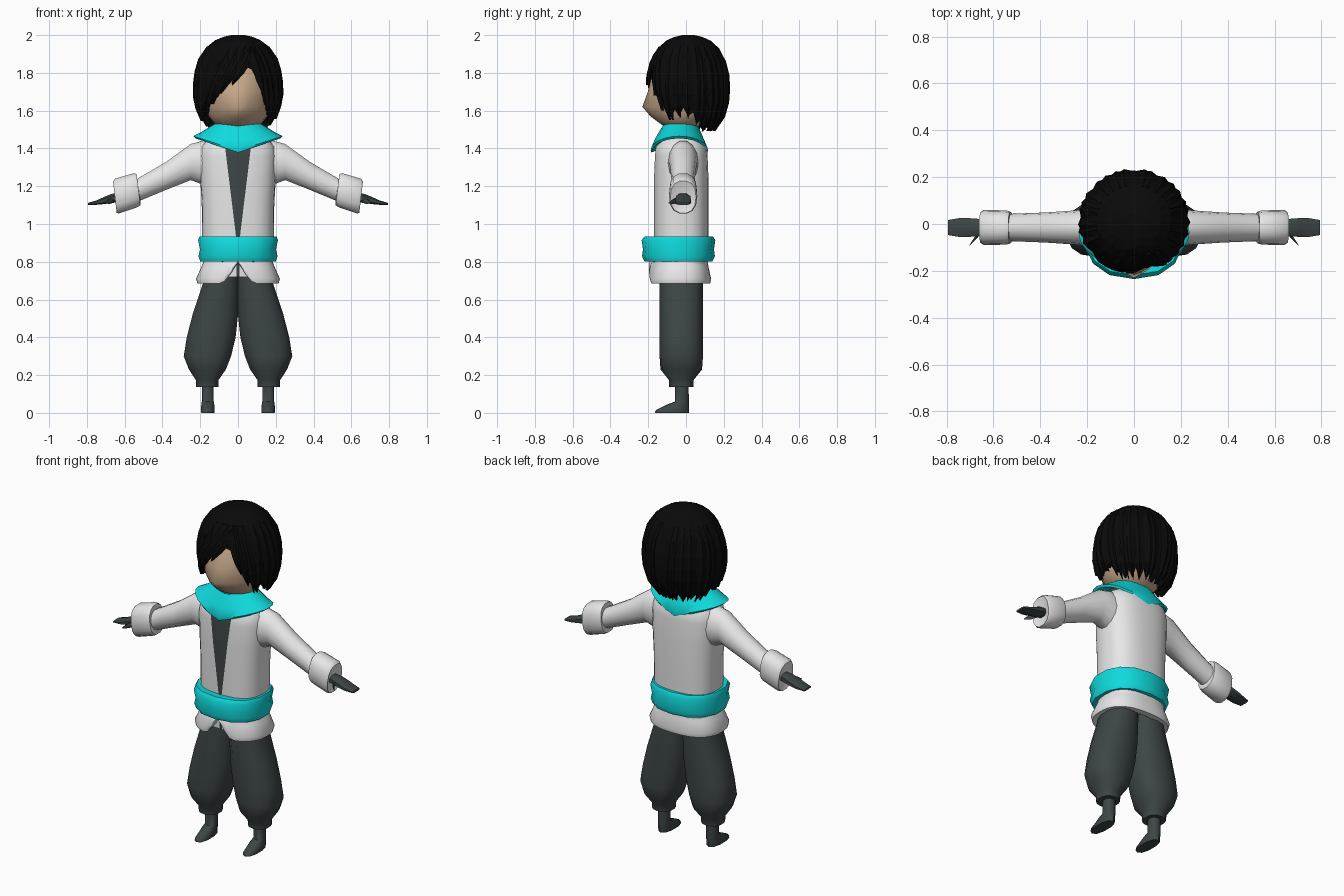
import bpy, bmesh, math, random
from mathutils import Vector

random.seed(4)


def material(name, rgb):
    m = bpy.data.materials.new(name)
    m.diffuse_color = (*rgb, 1)
    return m


WHITE = material("white cloth", (0.80, 0.80, 0.80))
TEAL = material("teal cloth", (0.005, 0.70, 0.72))
DARK = material("dark slate cloth", (0.047, 0.06, 0.06))
SKIN = material("skin", (0.58, 0.40, 0.26))
HAIR = material("black hair", (0.003, 0.003, 0.003))


def lerp(table, t):
    """Piecewise linear lookup in [(key, value), ...] with rising keys."""
    for (a, va), (b, vb) in zip(table, table[1:]):
        if t <= b:
            return va + (vb - va) * max(0, (t - a) / (b - a))
    return table[-1][1]


def spow(v, p):
    return math.copysign(abs(v) ** p, v)


def oval(n, rx, ry, e=2.0, off=0.0):
    """Superellipse points, starting at the front (-y)."""
    angs = [2 * math.pi * (i + off) / n for i in range(n)]
    return [(rx * spow(math.sin(a), 2 / e), -ry * spow(math.cos(a), 2 / e)) for a in angs]


def loft(name, rings, mats, rule=None, mirror=False, caps=(True, True), smooth=True):
    bm = bmesh.new()
    rows = [[bm.verts.new(p) for p in r] for r in rings]
    n = len(rows[0])
    for i in range(len(rows) - 1):
        for j in range(n):
            k = (j + 1) % n
            f = bm.faces.new((rows[i][j], rows[i][k], rows[i + 1][k], rows[i + 1][j]))
            if rule:
                f.material_index = rule(i, j)
    if caps[0]:
        bm.faces.new(rows[0][::-1])
    if caps[1]:
        bm.faces.new(rows[-1])
    bmesh.ops.recalc_face_normals(bm, faces=bm.faces)
    for f in bm.faces:
        f.smooth = smooth
    me = bpy.data.meshes.new(name)
    bm.to_mesh(me)
    bm.free()
    for m in mats:
        me.materials.append(m)
    ob = bpy.data.objects.new(name, me)
    bpy.context.collection.objects.link(ob)
    if mirror:
        ob.modifiers.new("mirror", 'MIRROR').use_mirror_merge = False
    return ob


def stack(rows, n, e=2.0, off=0.0):
    """Horizontal rings from rows of (z, cx, rx, cy, ry)."""
    return [[Vector((cx + x, cy + y, z)) for x, y in oval(n, rx, ry, e, off)]
            for z, cx, rx, cy, ry in rows]


def along_x(rows, n, e=2.0, cy=-0.015, lean=0.0):
    """Upright rings from rows of (x, cz, rz, ry), leaning outwards at the top."""
    return [[Vector((x + lean * b / rz, cy + a, cz + b)) for a, b in oval(n, ry, rz, e, 0.5)]
            for x, cz, rz, ry in rows]


# Jacket body, with the open front showing the dark shirt
N = 26
body = stack([(0.72, 0, 0.18, -0.025, 0.14), (0.93, 0, 0.19, -0.025, 0.145),
              (1.10, 0, 0.192, -0.025, 0.145), (1.24, 0, 0.20, -0.025, 0.145),
              (1.36, 0, 0.205, -0.025, 0.14), (1.41, 0, 0.195, -0.025, 0.135),
              (1.45, 0, 0.16, -0.025, 0.11), (1.48, 0, 0.10, -0.025, 0.08)], N, 2.6, 0.5)
for r in body:
    half = max(0.008, 0.010 + 0.055 * (r[0].z - 0.93) / 0.45)
    r[0].x, r[-1].x = half, -half
loft("jacket", body, [WHITE, DARK], lambda i, j: 1 if j == N - 1 else 0)

# Jacket skirt below the belt, notched at the front
skirt = stack([(0.82, 0, 0.175, -0.03, 0.14), (0.77, 0, 0.195, -0.03, 0.15),
               (0.71, 0, 0.222, -0.032, 0.165), (0.685, 0, 0.215, -0.032, 0.160),
               (0.69, 0, 0.17, -0.03, 0.115)], 48, 2.5)
for i, r in enumerate(skirt):
    for p in r:
        if p.y < -0.05 and i > 0:
            p.z += (0.81 - p.z) * 0.9 * max(0, 1 - abs(p.x) / 0.09) ** 1.4
loft("jacket_skirt", skirt, [WHITE], caps=(True, False))

# Belt
loft("belt", stack([(0.80, 0, 0.17, -0.035, 0.14), (0.802, 0, 0.205, -0.04, 0.18),
                    (0.83, 0, 0.214, -0.04, 0.193), (0.865, 0, 0.206, -0.04, 0.188),
                    (0.915, 0, 0.216, -0.04, 0.195), (0.935, 0, 0.208, -0.038, 0.180),
                    (0.93, 0, 0.17, -0.035, 0.13)], 14, 2.3), [TEAL])

# Scarf, hanging to a point in front and behind
scarf = stack([(0.02, 0, 0.15, -0.03, 0.11), (0, 0, 0.225, -0.035, 0.148),
               (0.012, 0, 0.237, -0.035, 0.152), (0.052, 0, 0.20, -0.035, 0.130),
               (0.10, 0, 0.12, -0.03, 0.095), (0.075, 0, 0.075, -0.02, 0.065)], 24)
for i, r in enumerate(scarf):
    w = max(abs(p.x) for p in r)
    for p in r:
        rise = 0.075 if i < 3 else (0.035 if i == 3 else 0.015)
        p.z += 1.378 + rise * abs(p.x) / w + (0.04 if i > 3 else 0.018 if i == 3 else 0)
loft("scarf", scarf, [TEAL], caps=(False, False))

# Sleeves, cuffs and hands
loft("sleeve", along_x([(0.10, 1.315, 0.115, 0.08), (0.19, 1.325, 0.118, 0.08),
                        (0.25, 1.328, 0.098, 0.073), (0.38, 1.255, 0.076, 0.064),
                        (0.54, 1.175, 0.062, 0.058)], 14), [WHITE], mirror=True)
loft("cuff", along_x([(0.525, 1.180, 0.055, 0.05), (0.527, 1.182, 0.085, 0.068),
                      (0.545, 1.178, 0.092, 0.073), (0.640, 1.148, 0.094, 0.075),
                      (0.652, 1.143, 0.086, 0.068), (0.640, 1.145, 0.05, 0.045)],
                     14, 2.4, lean=0.010), [WHITE], mirror=True)
loft("hand", along_x([(0.62, 1.142, 0.024, 0.030), (0.67, 1.135, 0.026, 0.040),
                      (0.71, 1.124, 0.020, 0.043), (0.75, 1.113, 0.012, 0.042),
                      (0.795, 1.106, 0.006, 0.034)], 8, 2.6), [DARK], mirror=True)
thumb = [[Vector((x + a, y - a * 0.6, z + b)) for a, b in oval(6, r, r)]
         for x, y, z, r in [(0.655, -0.03, 1.13, 0.017), (0.68, -0.066, 1.12, 0.014),
                            (0.70, -0.09, 1.112, 0.004)]]
loft("thumb", thumb, [DARK], mirror=True)

# Baggy trouser legs
loft("trouser_leg", stack([(0.80, 0.085, 0.09, -0.025, 0.105), (0.68, 0.092, 0.097, -0.025, 0.115),
                           (0.52, 0.120, 0.123, -0.025, 0.115), (0.40, 0.142, 0.132, -0.025, 0.115),
                           (0.30, 0.162, 0.128, -0.025, 0.115), (0.23, 0.162, 0.100, -0.025, 0.110),
                           (0.175, 0.163, 0.062, -0.025, 0.066), (0.138, 0.163, 0.060, -0.025, 0.064)],
                          14, 2.4), [DARK], mirror=True)

# Ankles running into pointed feet
feet = stack([(0.15, 0.16, 0.033, -0.022, 0.036), (0.06, 0.16, 0.033, -0.022, 0.037),
              (0.042, 0.16, 0.036, -0.045, 0.060), (0.014, 0.16, 0.037, -0.072, 0.088),
              (0.0, 0.16, 0.036, -0.075, 0.090)], 10, 2.3)
loft("foot", feet, [DARK], mirror=True)

# Neck and head with a pointed nose
loft("neck", stack([(1.42, 0, 0.065, -0.01, 0.06), (1.56, 0, 0.065, -0.01, 0.06)], 12), [SKIN])
head = stack([(1.495, 0, 0.06, -0.02, 0.055), (1.53, 0, 0.125, -0.02, 0.115),
              (1.57, 0, 0.155, -0.015, 0.155), (1.62, 0, 0.17, -0.01, 0.185),
              (1.70, 0, 0.18, -0.01, 0.182), (1.80, 0, 0.18, -0.005, 0.172),
              (1.89, 0, 0.13, 0.0, 0.12), (1.93, 0, 0.05, 0.0, 0.05)], 20)
for i, push in ((2, 0.018), (3, 0.036), (4, 0.010)):
    head[i][0].y -= push
    for j in (1, -1):
        head[i][j].y -= push * 0.4
loft("head", head, [SKIN])

# Hair: silhouette by height, hem height by angle from the front
SHAPE = [(1.48, 0.60), (1.55, 0.84), (1.60, 0.93), (1.68, 1.0), (1.78, 0.99),
         (1.87, 0.89), (1.93, 0.74), (1.97, 0.54), (1.99, 0.34), (2.0, 0.15)]
HEM = [(-180, 1.50), (-115, 1.50), (-90, 1.55), (-65, 1.58), (-48, 1.61), (-30, 1.67), (-12, 1.745),
       (5, 1.80), (18, 1.83), (30, 1.74), (44, 1.63), (56, 1.55), (75, 1.57), (90, 1.56),
       (115, 1.50), (180, 1.50)]


def on_hair(deg, z, s=1.0):
    a, r = math.radians(deg), lerp(SHAPE, z) * s
    return Vector((0.237 * r * math.sin(a), 0.012 - 0.223 * r * math.cos(a), z))


COLS = 48
columns = []
for j in range(COLS):
    deg = -180 + 360 * j / COLS
    front = abs(deg - 5) < 40
    hem = lerp(HEM, deg)
    notch = (0.015 if front else 0.05) if j % 2 else random.uniform(-0.012, 0.012)
    columns.append((deg, hem + notch, 0.955 if j % 2 else random.uniform(0.97, 1.0)))
shell = [[on_hair(d, 2 - (2 - h) * t, 1 + (s - 1) * min(1, t * 3)) for d, h, s in columns]
         for t in (0, 0.02, 0.06, 0.14, 0.26, 0.42, 0.6, 0.8, 1.0)]
shell.append([on_hair(d, h, s * 0.86) + Vector((0, 0, 0.012)) for d, h, s in columns])
loft("hair_shell", shell, [HAIR], caps=(True, False), smooth=False)


# Separate tapering locks lying over the shell
def lock(name, d0, z0, d1, z1, width):
    rings, steps = [], 6
    for k in range(steps + 1):
        t = k / steps
        d, z = d0 + (d1 - d0) * t, z0 + (z1 - z0) * t
        w = width * (math.sin(math.pi * (0.15 + 0.85 * t)) + 0.03)
        rings.append([on_hair(d - w, z, 0.965), on_hair(d, z, 1.015), on_hair(d + w, z, 0.965),
                      on_hair(d, z, 0.91)])
    loft(name, rings, [HAIR], smooth=False)


for i in range(20):
    d = 66 + i * 12 + random.uniform(-3, 3)
    d = d - 360 if d > 180 else d
    lock("hair_lock", d * 0.97, 1.94, d, lerp(HEM, d) - random.uniform(0.0, 0.012), 9)
for d0, d1, z1 in ((22, -8, 1.735), (12, -24, 1.69), (0, -38, 1.635), (-14, -52, 1.585),
                   (24, 36, 1.68), (30, 47, 1.60), (40, 58, 1.55)):
    lock("fringe_lock", d0, 1.94, d1, z1, 9)

# Keep crisp edges on the cloth parts
for ob in bpy.context.scene.objects:
    soft = not ob.name.startswith(("hair", "fringe"))
    ob.select_set(soft)
    if soft:
        bpy.context.view_layer.objects.active = ob
bpy.ops.object.shade_smooth_by_angle(angle=math.radians(50))
